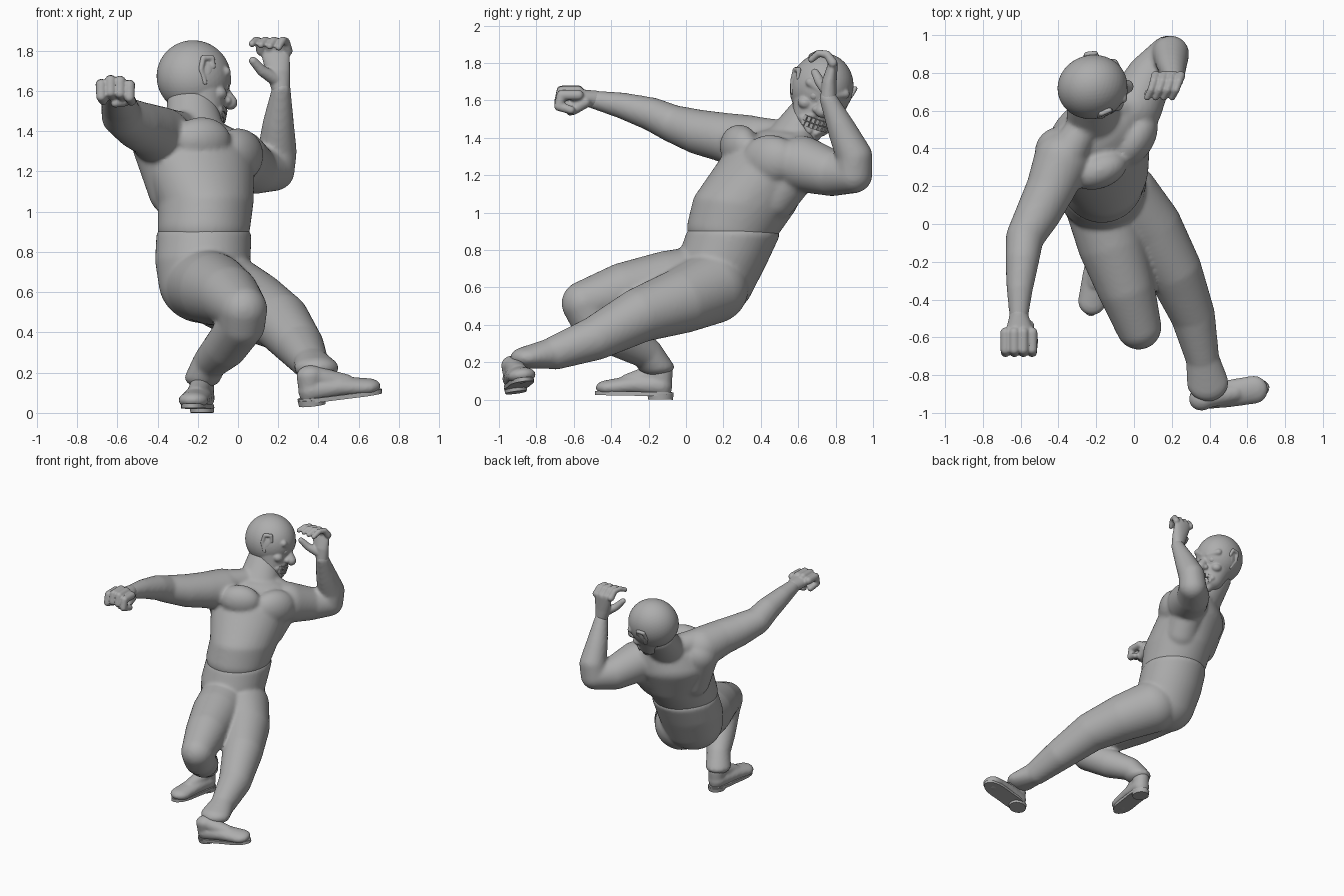
import bpy, bmesh, math
from mathutils import Vector, Matrix

cube = bpy.data.objects.get("Cube")
if cube:
    bpy.data.objects.remove(cube, do_unlink=True)

grey = bpy.data.materials.new("clay grey")
grey.use_nodes = True
grey.diffuse_color = (0.42, 0.42, 0.42, 1)
grey.node_tree.nodes["Principled BSDF"].inputs["Base Color"].default_value = (0.42, 0.42, 0.42, 1)

# Unit directions shared by every rounded form
seed = bmesh.new()
bmesh.ops.create_icosphere(seed, subdivisions=4, radius=1)
DIRS = [v.co.copy() for v in seed.verts]
seed.free()


def ball_points(ball):
    """Surface points of an ellipsoid: (centre, radius or radii, optional yaw in degrees)."""
    centre, radii = Vector(ball[0]), ball[1]
    radii = Vector(radii) if isinstance(radii, tuple) else Vector((radii,) * 3)
    turn = Matrix.Rotation(math.radians(ball[2] if len(ball) > 2 else 0), 3, 'Z')
    return [centre + turn @ (d * radii) for d in DIRS]


def add_hull(bm, points):
    verts = [bm.verts.new(p) for p in points]
    bmesh.ops.convex_hull(bm, input=verts)
    bmesh.ops.delete(bm, geom=[v for v in verts if v.is_valid and not v.link_faces], context='VERTS')


def finish(name, bm, angle=40):
    bmesh.ops.recalc_face_normals(bm, faces=bm.faces)
    mesh = bpy.data.meshes.new(name)
    bm.to_mesh(mesh)
    bm.free()
    obj = bpy.data.objects.new(name, mesh)
    bpy.context.collection.objects.link(obj)
    mesh.materials.append(grey)
    bpy.ops.object.select_all(action='DESELECT')
    obj.select_set(True)
    bpy.context.view_layer.objects.active = obj
    bpy.ops.object.shade_smooth_by_angle(angle=math.radians(angle))
    return obj


def sculpt(name, chains, voxel, smooth=6, matrix=None):
    """Fuse chains of balls into one soft skin."""
    bm = bmesh.new()
    for chain in chains:
        if len(chain) == 1:
            add_hull(bm, ball_points(chain[0]))
        for a, b in zip(chain, chain[1:]):
            add_hull(bm, ball_points(a) + ball_points(b))
    if matrix:
        bm.transform(matrix)
    obj = finish(name, bm)
    fuse = obj.modifiers.new("fuse", 'REMESH')
    fuse.mode, fuse.voxel_size, fuse.use_smooth_shade = 'VOXEL', voxel, True
    soften = obj.modifiers.new("soften", 'SMOOTH')
    soften.factor, soften.iterations = 0.5, smooth
    for m in ("fuse", "soften"):
        bpy.ops.object.modifier_apply(modifier=m)
    if not obj.data.materials:
        obj.data.materials.append(grey)


# Torso and both arms
TURN = 35
torso = [((-.17, .25, .92), (.23, .245, .16)),
         ((-.16, .315, 1.05), (.238, .28, .14)),
         ((-.19, .43, 1.24), (.288, .24, .16), TURN),
         ((-.20, .49, 1.34), (.27, .16, .11), TURN)]
neck = [((-.21, .55, 1.38), (.15, .12, .12), 20), ((-.23, .665, 1.53), (.125, .11, .11))]
right_trap = [((-.25, .54, 1.41), .08), ((-.36, .36, 1.41), .105)]
left_trap = [((-.15, .60, 1.39), .08), ((-.02, .62, 1.31), .09)]
pecs = [[((-.18, .285, 1.355), (.15, .095, .115), 22)],
        [((.0, .45, 1.28), (.168, .105, .135), 58)]]
lats = [[((-.39, .38, 1.33), .135), ((-.325, .37, 1.10), .12)],
        [((-.02, .62, 1.26), .12), ((-.07, .47, 1.08), .125)]]
right_arm = [((-.38, .34, 1.37), .15), ((-.44, .19, 1.405), .13), ((-.50, .07, 1.43), .12),
             ((-.578, -.07, 1.475), .10), ((-.59, -.18, 1.525), .09),
             ((-.605, -.34, 1.572), .07), ((-.61, -.50, 1.605), .048)]
left_arm = [((0, .62, 1.26), .15), ((.08, .78, 1.21), .122), ((.18, .895, 1.205), .102),
            ((.195, .90, 1.30), .097), ((.20, .84, 1.43), .079), ((.215, .76, 1.61), .047)]
sculpt("torso_and_arms", [torso, neck, right_trap, left_trap, right_arm, left_arm] + pecs + lats, .013, 7)

# Trousers: pelvis, straight left leg, folded right leg
pelvis = [((-.17, .25, .88), (.236, .25, .09)), ((-.175, .20, .76), (.238, .24, .13)),
          ((-.17, .16, .655), (.225, .21, .21))]
left_leg = [((-.06, .14, .60), .195), ((.08, -.02, .53), .175), ((.21, -.24, .455), .147),
            ((.31, -.48, .33), .118), ((.36, -.70, .25), .09)]
left_cuff = [((.36, -.70, .25), .085), ((.39, -.84, .225), (.11, .10, .06))]
right_leg = [((-.19, .15, .645), .19), ((-.12, -.10, .615), .18), ((-.045, -.33, .58), .153),
             ((.025, -.545, .515), .12), ((.02, -.51, .44), .115), ((-.06, -.35, .33), .108),
             ((-.14, -.21, .25), .085)]
right_cuff = [((-.14, -.21, .25), .085), ((-.175, -.16, .175), (.09, .097, .05))]
sculpt("trousers", [pelvis, left_leg, left_cuff, right_leg, right_cuff], .013, 5)

# Left hand: raised, four fingers curling over, thumb apart
left_hand = [[((.215, .76, 1.60), .043), ((.20, .765, 1.69), (.06, .04, .05)),
              ((.185, .785, 1.79), (.072, .026, .03))],
             [((.185, .75, 1.66), .034), ((.12, .715, 1.70), .027), ((.075, .69, 1.75), .021)]]
for i in range(4):
    x = .115 + .044 * i
    left_hand.append([((x, .785, 1.80), .025), ((x - .01, .755, 1.845), .021),
                      ((x - .025, .71, 1.852), .019), ((x - .045, .67, 1.835 - .006 * i), .017)])
sculpt("left_hand", left_hand, .007, 3)

# Right hand: closed fist with the thumb underneath
right_hand = [[((-.61, -.48, 1.605), .047), ((-.605, -.575, 1.615), (.075, .055, .045))],
              [((-.56, -.54, 1.59), .032), ((-.565, -.60, 1.55), .027), ((-.61, -.62, 1.54), .022)]]
for i in range(4):
    x = -.68 + .047 * i
    z = 1.66 - .02 * abs(i - 1.4)
    right_hand.append([((x, -.575, z), .028), ((x, -.665, z), .027),
                       ((x, -.68, z - .06), .025), ((x + .01, -.615, z - .08), .022)])
sculpt("right_hand", right_hand, .007, 3)

# Head frame: local -y is the face, z the crown
back = -Vector((.95, .16, -.24)).normalized()
side = back.cross(Vector((.2, .36, .92))).normalized()
crown = side.cross(back)
HEAD = Matrix.Translation((-.22, .725, 1.67)) @ Matrix((side, back, crown)).transposed().to_4x4()

head = [[((0, 0, 0), (.168, .186, .184))],
        [((0, -.04, -.06), (.14, .135, .13)), ((0, -.085, -.17), (.11, .095, .09))],
        [((0, -.135, -.235), (.06, .045, .045)), ((0, -.09, -.17), .085)],
        [((0, -.16, -.03), .026), ((0, -.205, -.085), .036)]]
for s in (-1, 1):
    head += [[((s * .025, -.165, .005), .022), ((s * .10, -.135, .03), .026)],     # brow
             [((s * .085, -.125, -.085), (.04, .04, .035))],                       # cheek
             [((s * .03, -.185, -.09), .02)],                                      # nostril
             [((s * .02, -.168, -.12), .018), ((s * .075, -.145, -.165), .018),
              ((s * .02, -.172, -.215), .017)]]                                    # lips
sculpt("head", head, .007, 3, HEAD)

# Ears, eyes and teeth
for s, label in ((-1, "right"), (1, "left")):
    rim = [((s * .146, -.035, -.07), .013), ((s * .162, 0, -.015), .013), ((s * .170, 0, .045), .014),
           ((s * .164, -.045, .06), .013), ((s * .154, -.062, .02), .011)]
    bowl = [[((s * .150, -.03, .005), (.016, .034, .058))]]
    sculpt(label + "_ear", [rim] + bowl, .006, 2, HEAD)
    bm = bmesh.new()
    bmesh.ops.create_uvsphere(bm, u_segments=16, v_segments=10, radius=.03,
                              matrix=HEAD @ Matrix.Translation((s * .055, -.145, -.028)))
    finish(label + "_eye", bm)

for label, z in (("upper_teeth", -.152), ("lower_teeth", -.182)):
    bm = bmesh.new()
    for i in range(7):
        a = (i - 3) * .25
        place = Matrix.Translation((.085 * math.sin(a), -.097 - .085 * math.cos(a), z))
        bmesh.ops.create_cube(bm, size=1, matrix=HEAD @ place @ Matrix.Rotation(a, 4, 'Z')
                              @ Matrix.Diagonal((.019, .03, .026, 1)))
    finish(label, bm)


# Shoes: local toe points along -y, sole at z = 0
def shoe(label, matrix):
    upper = [[((0, -.03, .075), (.064, .068, .06)), ((0, -.17, .075), (.072, .06, .052)),
              ((0, -.30, .058), (.074, .075, .042))],
             [((0, -.02, .06), .055), ((0, -.03, .15), (.062, .068, .05))],
             [((0, -.05, .14), .055), ((0, -.20, .085), .05)]]
    sculpt(label + "_shoe", upper, .01, 3, matrix)
    bm = bmesh.new()
    outline = []
    for i in range(32):
        a = math.tau * i / 32
        t = (1 + math.cos(a)) / 2
        width = .075 + .010 * math.cos(math.tau * t)
        outline.append(bm.verts.new((width * math.sin(a), .045 - .425 * t, .018)))
    face = bm.faces.new(outline)
    top = bmesh.ops.extrude_face_region(bm, geom=[face])["geom"]
    bmesh.ops.translate(bm, vec=(0, 0, .022), verts=[v for v in top if isinstance(v, bmesh.types.BMVert)])
    bmesh.ops.create_cone(bm, cap_ends=True, segments=20, radius1=.058, radius2=.062, depth=.03,
                          matrix=Matrix.Translation((0, -.025, .015)) @ Matrix.Diagonal((1, 1.15, 1, 1)))
    bm.transform(matrix)
    finish(label + "_sole", bm, 30)


def pose(place, yaw, pitch, roll):
    turn = [Matrix.Rotation(math.radians(d), 4, ax) for d, ax in ((yaw, 'Z'), (pitch, 'X'), (roll, 'Y'))]
    return Matrix.Translation(place) @ turn[0] @ turn[1] @ turn[2]


shoe("left", pose((.345, -.912, .035), 98, -7, -6))
shoe("right", pose((-.175, -.112, 0), -9, -1, 0))
